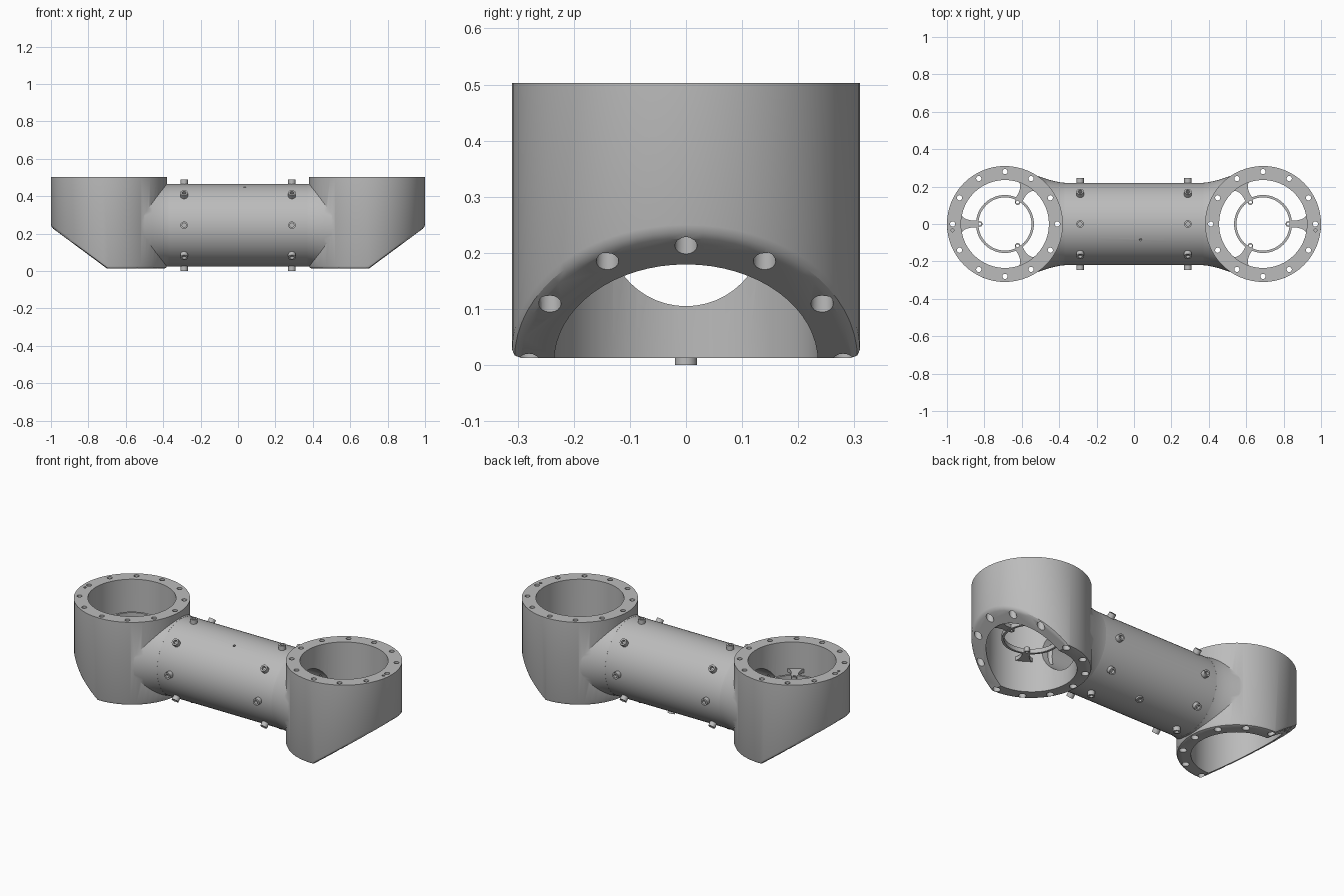
import bpy
import bmesh
from math import pi, cos, sin, radians
from mathutils import Matrix, Vector

if "Cube" in bpy.data.objects:
    bpy.data.objects.remove(bpy.data.objects["Cube"], do_unlink=True)

AXIS_Z = 0.245          # height of the connecting tube's axis
CUP_X, CUP_R, BORE_R = 0.69, 0.31, 0.235
BASE, TOP = 0.013, 0.503
SLOPE, SLANT_X = 0.74, 0.70

grey = bpy.data.materials.new("plain grey metal")
grey.use_nodes = True
grey.diffuse_color = (0.5, 0.5, 0.5, 1)
grey.node_tree.nodes["Principled BSDF"].inputs["Base Color"].default_value = (0.5, 0.5, 0.5, 1)


def move(x, y, z):
    return Matrix.Translation((x, y, z))


def along_x():
    return move(0, 0, AXIS_Z) @ Matrix.Rotation(pi / 2, 4, 'Y')


def revolve(bm, profile, sides, matrix=Matrix(), hollow=False):
    """Spin (radius, height) points about z; capped solid, or a tube if hollow."""
    rings = []
    for r, h in profile:
        rings.append([bm.verts.new(matrix @ Vector((r * cos(2 * pi * i / sides),
                                                    r * sin(2 * pi * i / sides), h)))
                      for i in range(sides)])
    pairs = list(zip(rings, rings[1:]))
    if hollow:
        pairs.append((rings[-1], rings[0]))
    else:
        bm.faces.new(rings[0])
        bm.faces.new(rings[-1])
    for a, b in pairs:
        for i in range(sides):
            j = (i + 1) % sides
            bm.faces.new((a[i], a[j], b[j], b[i]))


def rod(bm, r, low, high, sides, matrix=Matrix()):
    revolve(bm, [(r, low), (r, high)], sides, matrix)


def make(name, bm):
    bmesh.ops.recalc_face_normals(bm, faces=bm.faces[:])
    mesh = bpy.data.meshes.new(name)
    bm.to_mesh(mesh)
    bm.free()
    mesh.materials.append(grey)
    obj = bpy.data.objects.new(name, mesh)
    bpy.context.scene.collection.objects.link(obj)
    return obj


def smooth(obj, degrees=35):
    obj.data.shade_smooth()
    obj.data.set_sharp_from_angle(angle=radians(degrees))


def boolean(obj, other, operation):
    mod = obj.modifiers.new("cut", 'BOOLEAN')
    mod.operation, mod.solver, mod.object = operation, 'EXACT', other
    bpy.context.view_layer.update()
    deps = bpy.context.evaluated_depsgraph_get()
    result = bpy.data.meshes.new_from_object(obj.evaluated_get(deps))
    obj.modifiers.clear()
    obj.data = result
    bpy.data.objects.remove(other, do_unlink=True)


# Cup housing: cylinder with a slanted lower corner and rounded bottom rim
bm = bmesh.new()
rod(bm, CUP_R, BASE, TOP, 64, move(CUP_X, 0, 0))
bmesh.ops.bisect_plane(bm, geom=bm.verts[:] + bm.edges[:] + bm.faces[:], dist=1e-6,
                       plane_co=(SLANT_X, 0, BASE), plane_no=(SLOPE, 0, -1), clear_outer=True)
bmesh.ops.holes_fill(bm, edges=bm.edges[:])
bmesh.ops.recalc_face_normals(bm, faces=bm.faces[:])
bm.normal_update()
rim = [e for e in bm.edges if len(e.link_faces) == 2
       and sum(f.normal.z < -0.5 for f in e.link_faces) == 1]
bmesh.ops.bevel(bm, geom=rim, offset=0.015, segments=2, profile=0.5,
                affect='EDGES', clamp_overlap=False)
cup = make("left_housing", bm)

# Flared collar blending the tube into the cup
bm = bmesh.new()
flare = [(0.2205, 0.372), (0.222, 0.39), (0.228, 0.42), (0.238, 0.46), (0.252, 0.5), (0.264, 0.54)]
revolve(bm, flare, 64, along_x())
for v in bm.verts:
    v.co.z = min(max(v.co.z, BASE + 0.006), TOP - 0.006)
boolean(cup, make("collar", bm), 'UNION')

# Vertical bore and the passage into the tube
bm = bmesh.new()
rod(bm, BORE_R, -0.2, 0.8, 64, move(CUP_X, 0, 0))
boolean(cup, make("bore_cutter", bm), 'DIFFERENCE')
bm = bmesh.new()
rod(bm, 0.14, 0.3, 0.6, 48, along_x())
boolean(cup, make("passage_cutter", bm), 'DIFFERENCE')

# Flange bolt holes, wider at their lower ends, and one small pin hole
through, wide = bmesh.new(), bmesh.new()
for k in range(12):
    a = k * pi / 6
    x, y = CUP_X + 0.28 * cos(a), 0.28 * sin(a)
    rod(through, 0.014, -0.2, 0.8, 16, move(x, y, 0))
    floor = BASE + max(0, SLOPE * (x - SLANT_X))
    rod(wide, 0.02, -0.2, floor + 0.04, 16, move(x, y, 0))
rod(through, 0.008, TOP - 0.03, 0.8, 12, move(0.97, -0.034, 0))
boolean(cup, make("hole_cutter", through), 'DIFFERENCE')
boolean(cup, make("counterbore_cutter", wide), 'DIFFERENCE')
smooth(cup, 30)

# Mirrored housing
twin = bpy.data.objects.new("right_housing", cup.data.copy())
bpy.context.scene.collection.objects.link(twin)
twin.data.transform(Matrix.Scale(-1, 4, (1, 0, 0)))
twin.data.flip_normals()

# Connecting tube with a small vent hole
bm = bmesh.new()
revolve(bm, [(0.22, -0.374), (0.22, 0.374), (0.14, 0.374), (0.14, -0.374)], 64, along_x(), True)
tube = make("connecting_tube", bm)
bm = bmesh.new()
rod(bm, 0.007, 0.2, 0.3, 12, move(0.035, 0, AXIS_Z) @ Matrix.Rotation(radians(22.5), 4, 'X'))
boolean(tube, make("vent_cutter", bm), 'DIFFERENCE')
smooth(tube)

# Socket-head bolts around both ends of the tube
bm = bmesh.new()
bolt = [(0.02, -0.02), (0.02, 0.025), (0.011, 0.025), (0.011, 0.008)]
for x in (-0.288, 0.288):
    for k in range(8):
        revolve(bm, bolt, 16, move(x, 0, AXIS_Z) @ Matrix.Rotation(k * pi / 4, 4, 'X') @ move(0, 0, 0.22))
smooth(make("tube_bolts", bm))

# Drain plug under the tube
bm = bmesh.new()
revolve(bm, bolt, 16, move(0.035, 0, AXIS_Z) @ Matrix.Rotation(radians(202.5), 4, 'X') @ move(0, 0, 0.205))
smooth(make("drain_plug", bm))


# Inner ring carried by three spokes that flare at the wall
def ring_mount(name, side, z, thick=0.025):
    bm = bmesh.new()
    centre = move(side * CUP_X, 0, z)
    revolve(bm, [(0.155, 0), (0.155, thick), (0.142, thick), (0.142, 0)], 48, centre, True)
    half = [(0.146, 0.02), (0.185, 0.02), (0.21, 0.027), (0.225, 0.037), (0.238, 0.055)]
    outline = half + [(x, -y) for x, y in reversed(half)]
    for k in range(3):
        spin = centre @ Matrix.Rotation((0 if side > 0 else pi) + k * 2 * pi / 3, 4, 'Z')
        low, high = ([bm.verts.new(spin @ Vector((x, y, h))) for x, y in outline]
                     for h in (0.002, thick - 0.002))
        bm.faces.new(low)
        bm.faces.new(high)
        for i in range(len(low)):
            j = (i + 1) % len(low)
            bm.faces.new((low[i], low[j], high[j], high[i]))
        revolve(bm, [(0.015, 0), (0.015, thick), (0.008, thick), (0.008, 0)], 16,
                spin @ move(0.135, 0, 0), True)
    smooth(make(name, bm))


ring_mount("left_ring_mount", 1, 0.19)
ring_mount("right_ring_mount", -1, 0.325)
